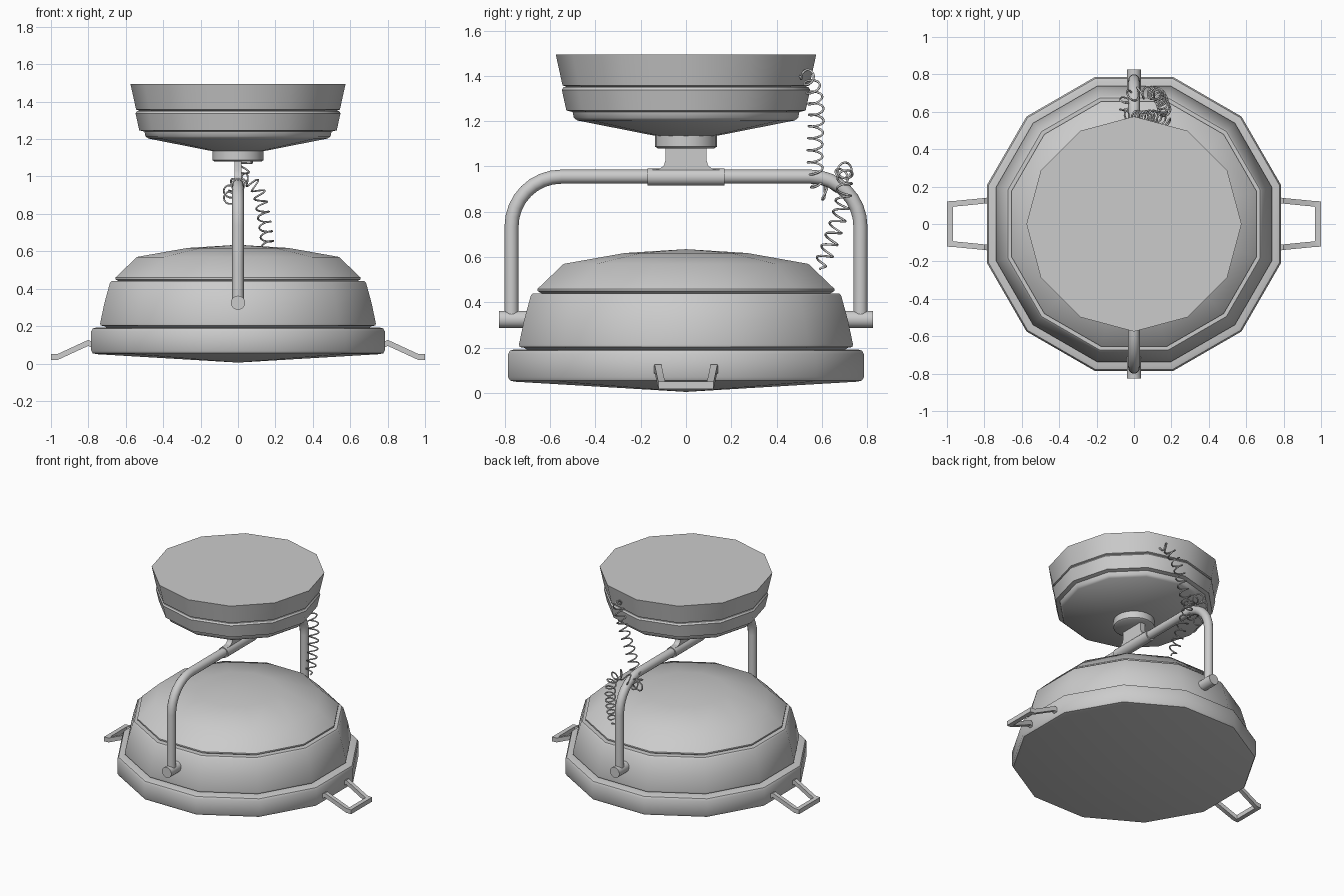
import bpy, bmesh, math
from mathutils import Vector, Matrix

if "Cube" in bpy.data.objects:
    bpy.data.objects.remove(bpy.data.objects["Cube"])

C15 = math.cos(math.radians(15))


def finish(name, bm, angle=40):
    bmesh.ops.recalc_face_normals(bm, faces=bm.faces)
    me = bpy.data.meshes.new(name)
    bm.to_mesh(me)
    bm.free()
    ob = bpy.data.objects.new(name, me)
    bpy.context.collection.objects.link(ob)
    bpy.ops.object.select_all(action='DESELECT')
    bpy.context.view_layer.objects.active = ob
    ob.select_set(True)
    bpy.ops.object.shade_smooth_by_angle(angle=math.radians(angle))
    return ob


def lathe(name, profile, sides=12, turn=0.0, scale=1.0):
    """Revolve (radius, z) points; open ends with radius > 0 get a flat cap."""
    bm = bmesh.new()
    rings = []
    for r, z in profile:
        if r == 0:
            rings.append([bm.verts.new((0, 0, z))])
        else:
            rings.append([bm.verts.new((r * scale * math.cos(turn + math.tau * i / sides),
                                        r * scale * math.sin(turn + math.tau * i / sides), z))
                          for i in range(sides)])
    for a, b in zip(rings, rings[1:]):
        for i in range(sides):
            j = (i + 1) % sides
            if len(a) == 1:
                bm.faces.new((a[0], b[i], b[j]))
            elif len(b) == 1:
                bm.faces.new((a[i], a[j], b[0]))
            else:
                bm.faces.new((a[i], a[j], b[j], b[i]))
    for ring in (rings[0], rings[-1]):
        if len(ring) > 1:
            bm.faces.new(ring)
    return finish(name, bm)


def rod_y(name, radius, y0, y1, z, sides=20):
    bm = bmesh.new()
    m = Matrix.Translation((0, (y0 + y1) / 2, z)) @ Matrix.Rotation(math.pi / 2, 4, 'X')
    bmesh.ops.create_cone(bm, cap_ends=True, segments=sides, radius1=radius, radius2=radius,
                          depth=y1 - y0, matrix=m)
    return finish(name, bm)


def tube(name, points, radius, res=4):
    cu = bpy.data.curves.new(name, 'CURVE')
    cu.dimensions = '3D'
    cu.bevel_depth = radius
    cu.bevel_resolution = res
    cu.use_fill_caps = True
    sp = cu.splines.new('POLY')
    sp.points.add(len(points) - 1)
    for p, co in zip(sp.points, points):
        p.co = (*co, 1)
    sp.use_smooth = True
    ob = bpy.data.objects.new(name, cu)
    bpy.context.collection.objects.link(ob)
    return ob


# Lamp head: radii below are measured across the flats
turn, k = math.radians(15), 1 / C15
lathe("lamp_rim", [(0, 0.005), (0.3, 0.023), (0.755, 0.05), (0.777, 0.055), (0.785, 0.07), (0.785, 0.172),
                   (0.777, 0.187), (0.76, 0.192), (0.69, 0.192)], 12, turn, k)
lathe("lamp_band", [(0.69, 0.185), (0.715, 0.2), (0.735, 0.203), (0.737, 0.215), (0.715, 0.32),
                    (0.685, 0.43), (0.675, 0.44), (0.62, 0.44)], 12, turn, k)
lathe("lamp_dome", [(0.62, 0.43), (0.655, 0.45), (0.655, 0.46), (0.54, 0.57), (0.27, 0.618),
                    (0, 0.635)], 12, turn, k)

# Ceiling mount and neck
lathe("ceiling_mount_upper", [(0.5, 1.34), (0.545, 1.358), (0.575, 1.495)])
lathe("ceiling_mount_lower", [(0.135, 1.135), (0.48, 1.203), (0.495, 1.215), (0.5, 1.24), (0.528, 1.247),
                              (0.548, 1.338), (0.54, 1.35), (0.5, 1.352)])
lathe("mount_neck", [(0.125, 1.08), (0.136, 1.087), (0.136, 1.15)], 24)

# Flared bracket plate and the sleeve around the arm
half = [(0.09, 1.085), (0.09, 1.03), (0.097, 1.005), (0.115, 0.99), (0.15, 0.985), (0.15, 0.96)]
outline = half + [(-y, z) for y, z in reversed(half)]
bm = bmesh.new()
face = bm.faces.new([bm.verts.new((-0.02, y, z)) for y, z in outline])
new = bmesh.ops.extrude_face_region(bm, geom=[face])["geom"]
bmesh.ops.translate(bm, vec=(0.04, 0, 0), verts=[v for v in new if isinstance(v, bmesh.types.BMVert)])
finish("bracket_plate", bm)
rod_y("arm_sleeve", 0.038, -0.17, 0.17, 0.953)

# U-shaped arm with rounded corners
side = [(0, 0.77, 0.32)]
for i in range(9):
    a = math.pi / 2 * i / 8
    side.append((0, 0.55 + 0.22 * math.cos(a), 0.735 + 0.22 * math.sin(a)))
tube("swing_arm", side + [(x, -y, z) for x, y, z in reversed(side)], 0.031)
for s, name in ((-1, "front_pivot"), (1, "back_pivot")):
    ends = sorted((s * 0.66, s * 0.825))
    rod_y(name, 0.038, ends[0], ends[1], 0.325)

# Side handles: square bar swept round a U path
outer = [(0.77, 0.128, 0.095), (0.80, 0.124, 0.110), (0.83, 0.121, 0.097), (0.962, 0.108, 0.036),
         (0.984, 0.106, 0.034)]
for s, name in ((-1, "left_handle"), (1, "right_handle")):
    path = outer + [(x, -y, z) for x, y, z in reversed(outer)]
    bm = bmesh.new()
    rings = []
    for i, (x, y, z) in enumerate(path):
        sy = 1 if y > 0 else -1
        corner = i in (4, 5)
        dx, dy = (0.016 if corner else 0), 0.015 * sy
        rings.append([bm.verts.new((s * (x + e * dx), y + e * dy, z + h))
                      for e, h in ((-1, -0.016), (1, -0.016), (1, 0.016), (-1, 0.016))])
    for a, b in zip(rings, rings[1:]):
        for i in range(4):
            j = (i + 1) % 4
            bm.faces.new((a[i], a[j], b[j], b[i]))
    bm.faces.new(rings[0])
    bm.faces.new(rings[-1])
    finish(name, bm, 30)

# Coiled cord: guide path resampled evenly, then wound into a helix
guide = [Vector(p) for p in ((0.2, 0.5, 1.40), (0.16, 0.55, 1.38), (0.1, 0.575, 1.25), (0.05, 0.57, 1.1),
                             (0, 0.575, 0.95), (-0.04, 0.61, 0.885), (-0.04, 0.67, 0.93), (0.03, 0.7, 0.985),
                             (0.1, 0.7, 0.94), (0.13, 0.69, 0.83), (0.15, 0.65, 0.7), (0.17, 0.59, 0.54))]
ext = [2 * guide[0] - guide[1]] + guide + [2 * guide[-1] - guide[-2]]
fine = []
for a, b, c, d in zip(ext, ext[1:], ext[2:], ext[3:]):
    for i in range(60):
        t = i / 60
        fine.append(0.5 * (2 * b + (c - a) * t + (2 * a - 5 * b + 4 * c - d) * t * t
                           + (3 * b - a - 3 * c + d) * t ** 3))
coil, travelled, normal = [], 0.0, Vector((1, 0, 0))
next_at, step, pitch = 0.0, 0.055 / 14, 0.055
total = sum((q - p).length for p, q in zip(fine, fine[1:]))
for p, q in zip(fine, fine[1:]):
    tangent = (q - p).normalized()
    normal = (normal - tangent * normal.dot(tangent)).normalized()
    other = tangent.cross(normal)
    seg = (q - p).length
    while next_at <= travelled + seg:
        pos = p.lerp(q, (next_at - travelled) / seg)
        a = math.tau * next_at / pitch
        r = 0.033 * min(1, next_at / 0.04, max(0, total - next_at) / 0.04)
        coil.append(pos + r * (normal * math.cos(a) + other * math.sin(a)))
        next_at += step
    travelled += seg
tube("coiled_cord", coil, 0.005, 1)
